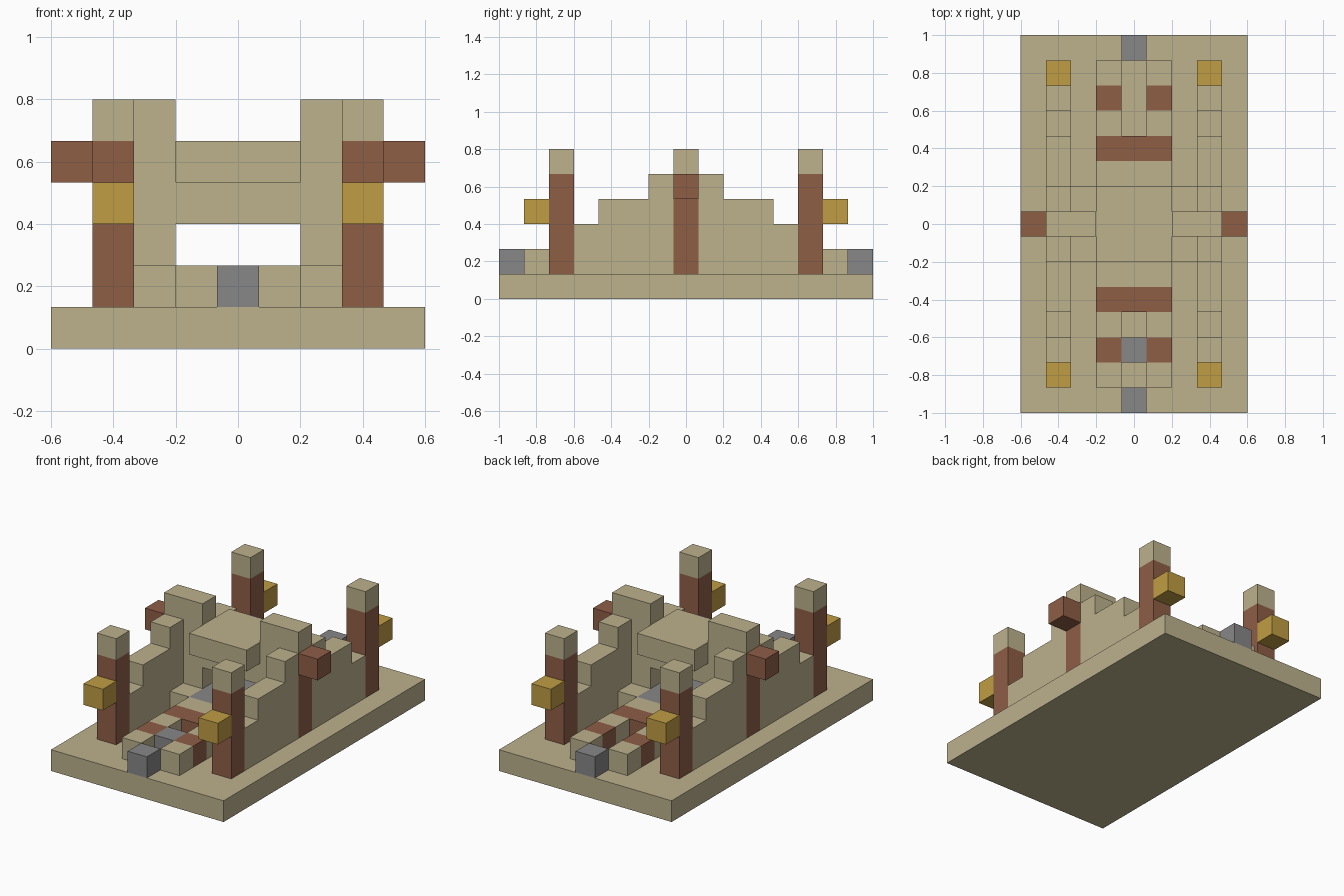
import bpy
import bmesh
from mathutils import Matrix, Vector

if "Cube" in bpy.data.objects:
    bpy.data.objects.remove(bpy.data.objects["Cube"], do_unlink=True)

U = 2 / 15  # edge of one building block


def material(name, rgb):
    m = bpy.data.materials.new(name)
    m.use_nodes = True
    m.diffuse_color = (*rgb, 1)
    m.node_tree.nodes["Principled BSDF"].inputs["Base Color"].default_value = (*rgb, 1)
    return m


SAND = material("sandstone", (0.51, 0.445, 0.27))
BROWN = material("brown_brick", (0.275, 0.112, 0.062))
GREY = material("grey_stone", (0.245, 0.245, 0.25))
GOLD = material("gold_lamp", (0.53, 0.34, 0.058))


def blocks(name, mat, *spans, mirror_x=False, mirror_y=False):
    """Boxes given as inclusive block spans (x0, x1, y0, y1, z0, z1), optionally mirrored."""
    bm = bmesh.new()
    for sx in ((1, -1) if mirror_x else (1,)):
        for sy in ((1, -1) if mirror_y else (1,)):
            for x0, x1, y0, y1, z0, z1 in spans:
                size = Vector((x1 - x0 + 1, y1 - y0 + 1, z1 - z0 + 1)) * U
                centre = Vector((sx * (x0 + x1), sy * (y0 + y1), z0 + z1 + 1)) * U / 2
                bmesh.ops.create_cube(
                    bm, size=1,
                    matrix=Matrix.Translation(centre) @ Matrix.Diagonal((*size, 1)))
    mesh = bpy.data.meshes.new(name)
    bm.to_mesh(mesh)
    bm.free()
    mesh.materials.append(mat)
    obj = bpy.data.objects.new(name, mesh)
    bpy.context.collection.objects.link(obj)
    return obj


both = dict(mirror_x=True, mirror_y=True)

# Ground slab
blocks("base_slab", SAND, (-4, 4, -7, 7, 0, 0))

# Corner pillars with caps and hanging lamps
blocks("pillar_shafts", BROWN, (3, 3, 5, 5, 1, 4), **both)
blocks("pillar_caps", SAND, (3, 3, 5, 5, 5, 5), **both)
blocks("pillar_lamps", GOLD, (3, 3, 6, 6, 3, 3), **both)

# Stepped side walls with a brown strip and bracket in the middle
blocks("stepped_walls", SAND,
       (3, 3, 1, 4, 1, 2), (3, 3, 1, 3, 3, 3), (3, 3, 1, 1, 4, 4), **both)
blocks("wall_strips", BROWN, (3, 3, 0, 0, 1, 3), mirror_x=True)
blocks("wall_brackets", BROWN, (4, 4, 0, 0, 4, 4), mirror_x=True)

# Central arch: posts, raised shoulders, lintel and roof
blocks("arch_posts", SAND, (2, 2, 0, 0, 1, 4), mirror_x=True)
blocks("arch_shoulders", SAND, (3, 3, 0, 0, 4, 4), (2, 3, 0, 0, 5, 5), mirror_x=True)
blocks("arch_lintel", SAND, (-1, 1, 0, 0, 3, 3))
blocks("arch_roof", SAND, (-1, 1, -1, 1, 4, 4))
blocks("arch_footings", SAND, (2, 2, 1, 1, 1, 1), **both)

# Raised walkway through the arch
blocks("walkway_core", GREY, (-1, 1, -1, 1, 1, 1))
blocks("walkway_landing", SAND, (-1, 1, 2, 2, 1, 1), mirror_y=True)
blocks("walkway_band", BROWN, (-1, 1, 3, 3, 1, 1), mirror_y=True)
blocks("walkway_curbs", SAND, (1, 1, 4, 4, 1, 1), (1, 1, 6, 6, 1, 1), **both)
blocks("curb_bricks", BROWN, (1, 1, 5, 5, 1, 1), **both)
blocks("end_stones", GREY, (0, 0, 7, 7, 1, 1), mirror_y=True)
blocks("front_channel_stone", GREY, (0, 0, -5, -5, 1, 1))
